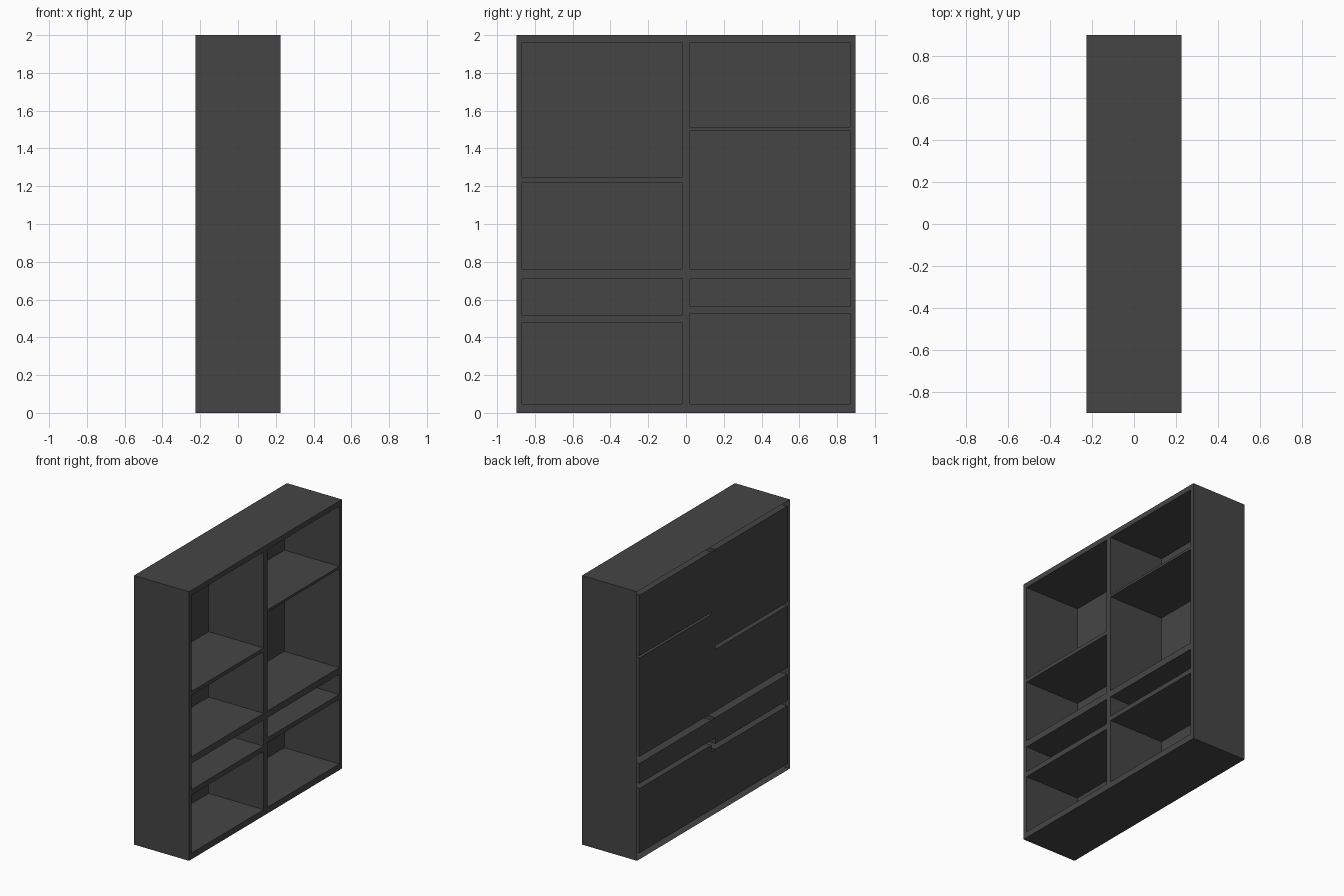
import bpy, bmesh

if "Cube" in bpy.data.objects:
    bpy.data.objects.remove(bpy.data.objects["Cube"])

X, Y, H = 0.226, 0.898, 2.0          # half depth, half width, height
YO, YI = 0.867, 0.022                # outer and inner edge of each bay
TOP, BASE = 1.962, 0.046

# Compartment heights (bottom, top) for each bay
BAYS = {
    -1: [(BASE, 0.478), (0.518, 0.712), (0.762, 1.220), (1.248, TOP)],
    1: [(BASE, 0.526), (0.562, 0.712), (0.762, 1.496), (1.514, TOP)],
}

mat = bpy.data.materials.new("dark_grey")
mat.diffuse_color = (0.06, 0.06, 0.06, 1)
mat.use_nodes = True
mat.node_tree.nodes["Principled BSDF"].inputs["Base Color"].default_value = mat.diffuse_color


def make(name, build):
    """Run a builder on a fresh bmesh and link the result."""
    bm = bmesh.new()
    build(bm)
    bmesh.ops.remove_doubles(bm, verts=bm.verts, dist=1e-5)
    me = bpy.data.meshes.new(name)
    bm.to_mesh(me)
    bm.free()
    me.materials.append(mat)
    bpy.context.collection.objects.link(bpy.data.objects.new(name, me))


def panel(bm, x, y0, y1, z0, z1, flip=False):
    """Upright rectangle facing +x (or -x when flipped)."""
    pts = [(x, y0, z0), (x, y1, z0), (x, y1, z1), (x, y0, z1)]
    bm.faces.new([bm.verts.new(p) for p in (pts[::-1] if flip else pts)])


def sleeve(bm, y0, y1, z0, z1, inward):
    """Four walls running the full depth."""
    ring = [(y0, z0), (y1, z0), (y1, z1), (y0, z1)]
    for (ya, za), (yb, zb) in zip(ring, ring[1:] + ring[:1]):
        pts = [(X, ya, za), (-X, ya, za), (-X, yb, zb), (X, yb, zb)]
        bm.faces.new([bm.verts.new(p) for p in (pts[::-1] if inward else pts)])


def bay_range(side):
    return sorted((side * YO, side * YI))


# Outer case: sides, top and bottom
make("outer_case", lambda bm: sleeve(bm, -Y, Y, 0, H, False))


# Front frame: stiles, centre post, rails and shelf edges
def front_frame(bm):
    for y0, y1 in ((-Y, -YO), (-YI, YI), (YO, Y)):
        panel(bm, X, y0, y1, 0, H)
    for side, cells in BAYS.items():
        lows = [0] + [c[1] for c in cells]
        highs = [c[0] for c in cells] + [H]
        for z0, z1 in zip(lows, highs):
            panel(bm, X, *bay_range(side), z0, z1)


make("front_frame", front_frame)

# Compartments: walls, shelf surfaces and back panel
for side, cells in BAYS.items():
    for i, (z0, z1) in enumerate(cells):
        def compartment(bm):
            sleeve(bm, *bay_range(side), z0, z1, True)
            panel(bm, -X, *bay_range(side), z0, z1)
        make(f"compartment_{'left' if side < 0 else 'right'}_{i + 1}", compartment)


# Rear strips joining the back panels of both bays
def rear_strips(bm):
    for z0, z1 in ((BASE, 0.478), (0.562, 0.712), (0.762, TOP)):
        panel(bm, -X, -YI, YI, z0, z1, True)


make("rear_centre_strip", rear_strips)
